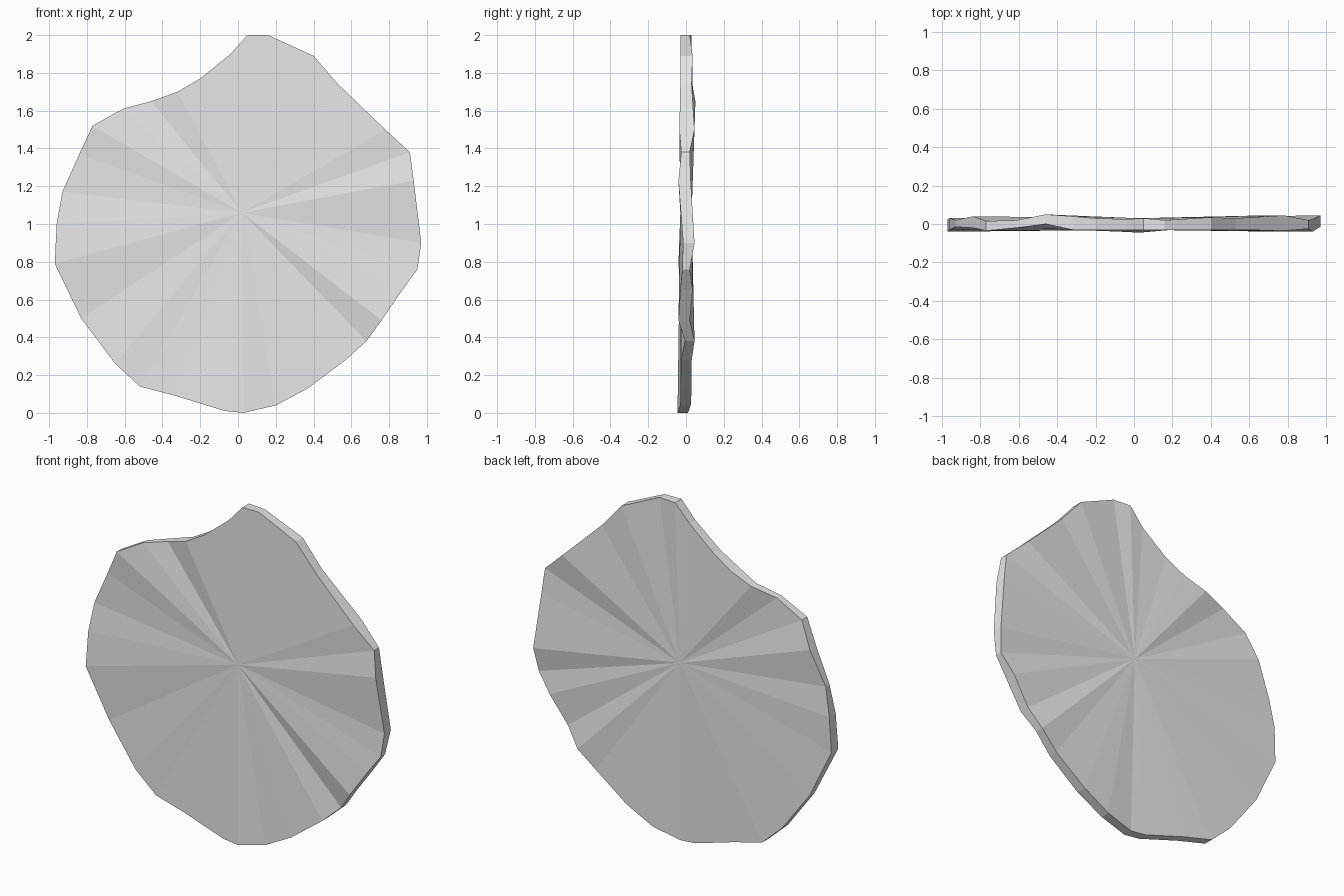
import bpy
import bmesh

# Remove the default object only
default_cube = bpy.data.objects.get("Cube")
if default_cube:
    bpy.data.objects.remove(default_cube, do_unlink=True)


def make_material(name, color):
    material = bpy.data.materials.new(name)
    material.use_nodes = True
    material.diffuse_color = color
    shader = material.node_tree.nodes["Principled BSDF"]
    shader.inputs["Base Color"].default_value = color
    return material


# Rim outline, clockwise from the top: x and z in hundredths,
# then front and back depth in units of DEPTH_STEP
RIM = [
    (5, 200, -6, 6), (16, 200, -6, 4), (40, 189, -6, 7), (53, 174, -6, 6),
    (78, 150, -7, 9), (91, 138, -5, 4), (93, 123, -8, 5), (97, 90, -3, 9),
    (95, 76, -4, 4), (87, 65, -6, 7), (76, 49, -8, 4), (68, 38, -1, 9),
    (57, 28, -5, 6), (37, 13, -6, 6), (20, 4, -6, 5), (3, 0, -9, 2),
    (-7, 1, -8, 3), (-33, 9, -6, 5), (-52, 14, -5, 6), (-65, 26, -6, 6),
    (-83, 50, -4, 6), (-97, 79, -8, 5), (-96, 100, -6, 6), (-93, 117, -3, 4),
    (-84, 137, -4, 8), (-77, 152, -7, 3), (-61, 161, -4, 4), (-46, 165, 0, 10),
    (-32, 170, -6, 8), (-20, 177, -6, 6), (-4, 190, -6, 5),
]
DEPTH_STEP = 0.005
HUB_X, HUB_Z, HUB_DEPTH = 0.02, 1.06, 0.03


def add_ring(mesh, depth_index):
    """Lay out the rim vertices of one side of the slab."""
    return [
        mesh.verts.new((point[0] / 100, point[depth_index] * DEPTH_STEP, point[1] / 100))
        for point in RIM
    ]


def build_slab(name, material):
    mesh = bmesh.new()

    # Front and back rims, each with a hub vertex for its fan
    front_ring = add_ring(mesh, depth_index=2)
    back_ring = add_ring(mesh, depth_index=3)
    front_hub = mesh.verts.new((HUB_X, -HUB_DEPTH, HUB_Z))
    back_hub = mesh.verts.new((HUB_X, HUB_DEPTH, HUB_Z))

    # Radiating facets on both sides, joined by the thin edge band
    for index in range(len(RIM)):
        following = (index + 1) % len(RIM)
        front_a, front_b = front_ring[index], front_ring[following]
        back_a, back_b = back_ring[index], back_ring[following]
        mesh.faces.new((front_hub, front_b, front_a))
        mesh.faces.new((back_hub, back_a, back_b))
        mesh.faces.new((front_a, front_b, back_b, back_a))

    bmesh.ops.recalc_face_normals(mesh, faces=mesh.faces[:])
    for face in mesh.faces:
        face.smooth = False

    data = bpy.data.meshes.new(name)
    mesh.to_mesh(data)
    mesh.free()
    data.materials.append(material)
    slab = bpy.data.objects.new(name, data)
    bpy.context.collection.objects.link(slab)
    return slab


# Single thin irregular slab in pale grey
pale_grey = make_material("pale grey", (0.8, 0.8, 0.8, 1.0))
build_slab("faceted_slab", pale_grey)
